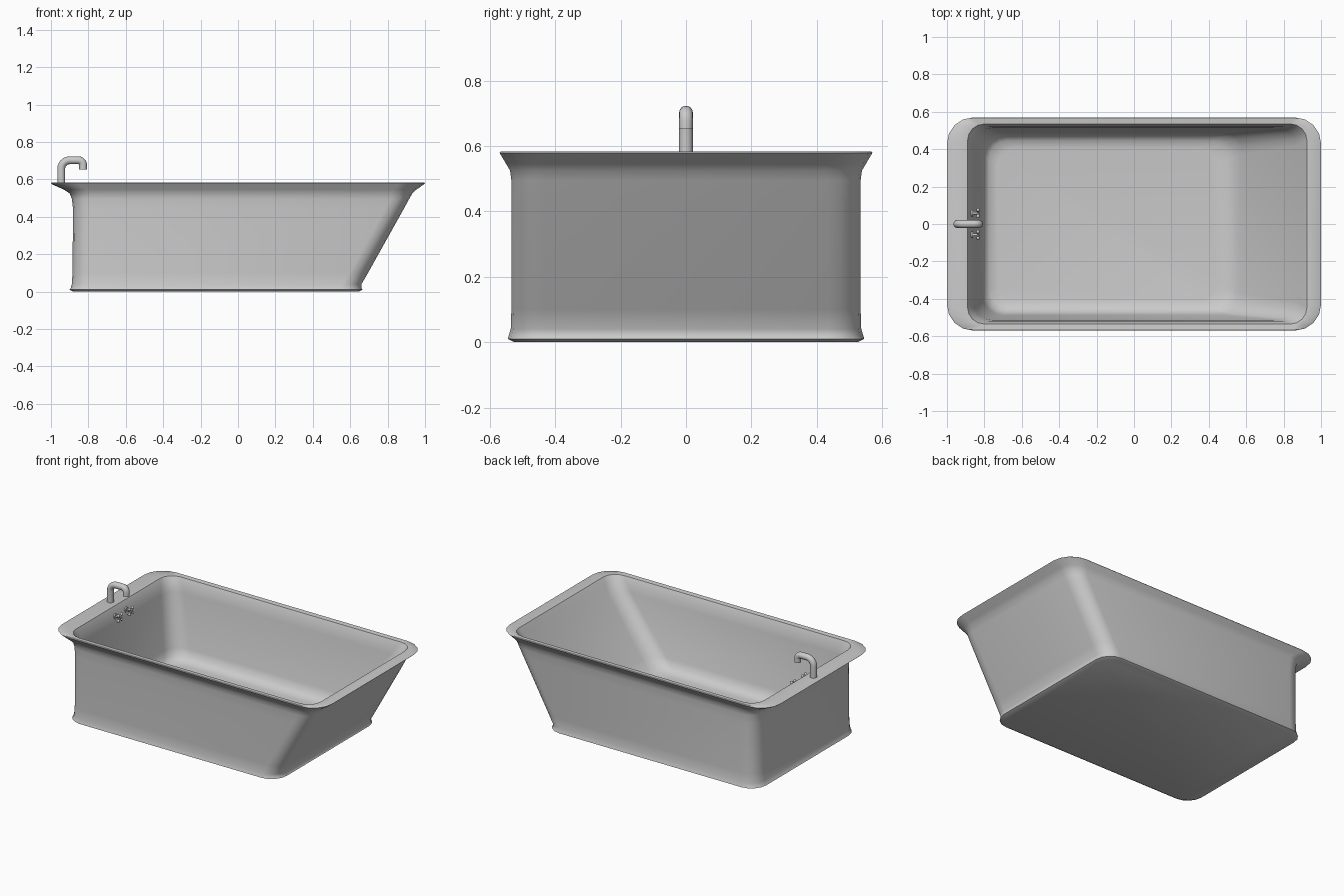
import bpy, bmesh, math
from mathutils import Vector, Matrix

if "Cube" in bpy.data.objects:
    bpy.data.objects.remove(bpy.data.objects["Cube"])

SEG = 4  # facets per rounded corner


def ring(x0, x1, hy, z, r):
    """Rounded rectangle loop at height z."""
    pts = []
    for cx, cy, a0 in ((x1 - r, hy - r, 0), (x0 + r, hy - r, 90),
                       (x0 + r, r - hy, 180), (x1 - r, r - hy, 270)):
        for i in range(SEG + 1):
            a = math.radians(a0 + 90 * i / SEG)
            pts.append((cx + r * math.cos(a), cy + r * math.sin(a), z))
    return pts


def finish(name, bm, angle=40):
    bmesh.ops.recalc_face_normals(bm, faces=bm.faces)
    me = bpy.data.meshes.new(name)
    bm.to_mesh(me)
    bm.free()
    ob = bpy.data.objects.new(name, me)
    bpy.context.collection.objects.link(ob)
    bpy.ops.object.select_all(action='DESELECT')
    ob.select_set(True)
    bpy.context.view_layer.objects.active = ob
    bpy.ops.object.shade_smooth_by_angle(angle=math.radians(angle))
    return ob


def skin(bm, loops):
    """Bridge successive loops of points and cap both ends."""
    vs = [[bm.verts.new(p) for p in loop] for loop in loops]
    n = len(vs[0])
    for a, b in zip(vs, vs[1:]):
        for i in range(n):
            j = (i + 1) % n
            bm.faces.new((a[i], a[j], b[j], b[i]))
    bm.faces.new(vs[0])
    bm.faces.new(vs[-1])


# Tub shell: x min, x max, half width, z, corner radius
sections = [
    # foot and outer wall
    (-0.88, 0.645, 0.525, 0.000, 0.10),
    (-0.90, 0.665, 0.545, 0.010, 0.11),
    (-0.895, 0.66, 0.543, 0.018, 0.11),
    (-0.888, 0.660, 0.536, 0.040, 0.10),
    (-0.885, 0.695, 0.534, 0.100, 0.10),
    (-0.882, 0.885, 0.534, 0.440, 0.10),
    (-0.888, 0.915, 0.534, 0.495, 0.10),
    (-0.900, 0.932, 0.538, 0.525, 0.11),
    (-0.930, 0.953, 0.550, 0.545, 0.12),
    # rolled rim
    (-0.995, 0.995, 0.567, 0.574, 0.14),
    (-1.000, 1.000, 0.570, 0.579, 0.14),
    (-0.995, 0.995, 0.567, 0.583, 0.14),
    (-0.890, 0.925, 0.535, 0.580, 0.09),
    # inner wall and floor
    (-0.872, 0.900, 0.522, 0.545, 0.09),
    (-0.860, 0.865, 0.514, 0.490, 0.10),
    (-0.812, 0.590, 0.487, 0.140, 0.11),
    (-0.798, 0.540, 0.472, 0.095, 0.11),
    (-0.775, 0.495, 0.445, 0.072, 0.10),
    (-0.730, 0.440, 0.405, 0.066, 0.09),
]
bm = bmesh.new()
skin(bm, [ring(*s) for s in sections])
finish("tub_shell", bm, 45)

# Bent spout pipe on the rim
path = [(-0.945, 0.575)]
R = 0.045
for i in range(7):
    a = math.radians(180 - 15 * i)
    path.append((-0.945 + R + R * math.cos(a), 0.657 + R * math.sin(a)))
r2 = 0.025
for i in range(6):
    a = math.radians(90 - 18 * i)
    path.append((-0.828 - r2 + r2 * math.cos(a), 0.702 - r2 + r2 * math.sin(a)))
path.append((-0.828, 0.652))
loops = []
for k, (x, z) in enumerate(path):
    a, b = path[max(k - 1, 0)], path[min(k + 1, len(path) - 1)]
    t = Vector((b[0] - a[0], 0, b[1] - a[1])).normalized()
    side = Vector((0, 1, 0))
    up = t.cross(side)
    loops.append([Vector((x, 0, z)) + 0.021 * (math.cos(u) * side + math.sin(u) * up)
                  for u in (math.tau * i / 16 for i in range(16))])
bm = bmesh.new()
skin(bm, loops)
finish("spout", bm, 50)


# Cross-handle taps on the inner end wall
def rod(bm, p, q, r):
    p, q = Vector(p), Vector(q)
    d = q - p
    m = Matrix.Translation((p + q) / 2) @ d.to_track_quat('Z', 'Y').to_matrix().to_4x4()
    bmesh.ops.create_cone(bm, cap_ends=True, segments=12, radius1=r, radius2=r,
                          depth=d.length, matrix=m)


for name, y in (("left_tap", -0.058), ("right_tap", 0.058)):
    bm = bmesh.new()
    z, x = 0.525, -0.834
    rod(bm, (-0.885, y, z), (-0.862, y, z), 0.018)
    rod(bm, (-0.875, y, z), (x + 0.008, y, z), 0.007)
    for k in range(4):
        a = math.radians(45 + 90 * k)
        tip = (x, y + 0.024 * math.cos(a), z + 0.024 * math.sin(a))
        rod(bm, (x, y, z), tip, 0.005)
        bmesh.ops.create_uvsphere(bm, u_segments=12, v_segments=8, radius=0.010,
                                  matrix=Matrix.Translation(tip))
    finish(name, bm)
